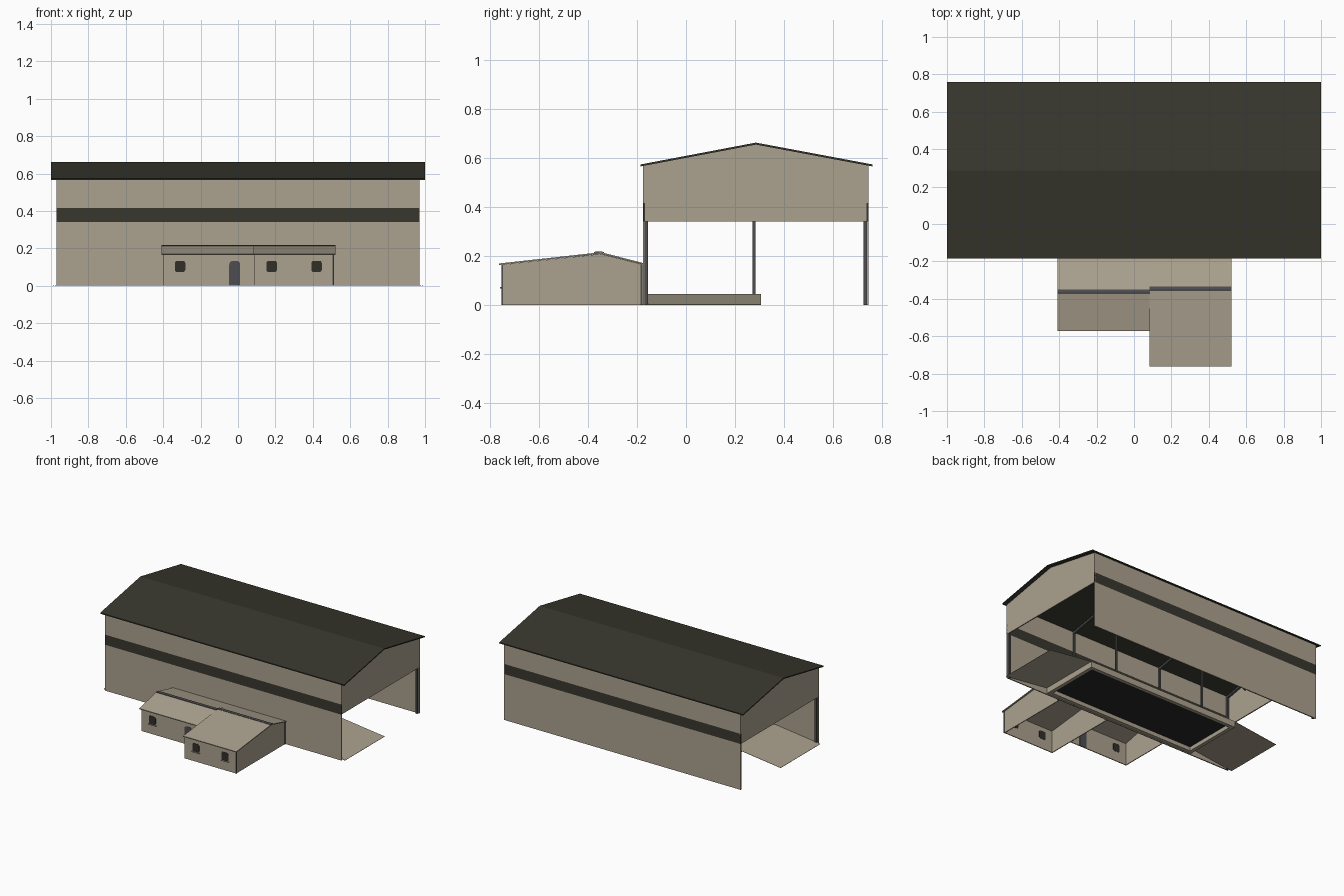
import bpy, bmesh

cube = bpy.data.objects.get("Cube")
if cube:
    bpy.data.objects.remove(cube)


def material(name, color):
    m = bpy.data.materials.new(name)
    m.use_nodes = True
    m.diffuse_color = (*color, 1)
    bsdf = next(n for n in m.node_tree.nodes if n.type == 'BSDF_PRINCIPLED')
    bsdf.inputs["Base Color"].default_value = (*color, 1)
    return m


BEIGE = material("beige cladding", (0.41, 0.36, 0.275))
ROOF = material("dark olive roof", (0.04, 0.038, 0.027))
STEEL = material("grey steel", (0.075, 0.075, 0.08))
GLASS = material("dark glass", (0.03, 0.028, 0.022))
FLOOR = material("dark floor", (0.02, 0.02, 0.022))


def finish(name, bm, mat):
    bmesh.ops.recalc_face_normals(bm, faces=bm.faces)
    me = bpy.data.meshes.new(name)
    bm.to_mesh(me)
    bm.free()
    me.materials.append(mat)
    ob = bpy.data.objects.new(name, me)
    bpy.context.collection.objects.link(ob)
    return ob


def prism(name, profile, x0, x1, mat):
    """Extrude a (y, z) profile along x."""
    bm = bmesh.new()
    face = bm.faces.new([bm.verts.new((x0, y, z)) for y, z in profile])
    new = bmesh.ops.extrude_face_region(bm, geom=[face])["geom"]
    verts = [v for v in new if isinstance(v, bmesh.types.BMVert)]
    bmesh.ops.translate(bm, verts=verts, vec=(x1 - x0, 0, 0))
    return finish(name, bm, mat)


def box(name, x, y, z, mat):
    return prism(name, [(y[0], z[0]), (y[1], z[0]), (y[1], z[1]), (y[0], z[1])], x[0], x[1], mat)


def strip(name, line, depth, x0, x1, mat):
    """Sheet that follows a (y, z) line, with a vertical depth."""
    under = [(y, z - depth) for y, z in reversed(line)]
    return prism(name, line + under, x0, x1, mat)


def plate(name, x, y, z, r, mat, only_top=False):
    """Thin upright panel with rounded corners."""
    ob = box(name, x, (y - 0.0048, y + 0.0048), z, mat)
    bm = bmesh.new()
    bm.from_mesh(ob.data)
    mid = sum(z) / 2
    edges = [e for e in bm.edges
             if abs(e.verts[0].co.y - e.verts[1].co.y) > 0.005
             and (not only_top or e.verts[0].co.z > mid)]
    bmesh.ops.bevel(bm, geom=edges, offset=r, segments=4, profile=0.5, affect='EDGES')
    bm.to_mesh(ob.data)
    bm.free()


# Main hall: long walls with a dark band
FRONT, BACK, MID = -0.175, 0.745, 0.285
EAVE, TOP, OPEN, BAND = 0.57, 0.655, 0.34, 0.415
for side, y in (("front", (FRONT, FRONT + 0.008)), ("back", (BACK - 0.008, BACK))):
    box(side + "_wall_lower", (-0.97, 0.97), y, (0, OPEN), BEIGE)
    box(side + "_wall_band", (-0.97, 0.97), y, (OPEN, BAND), ROOF)
    box(side + "_wall_upper", (-0.97, 0.97), y, (BAND, EAVE), BEIGE)

# Gables above the open ends
gable = [(FRONT, OPEN), (BACK, OPEN), (BACK, EAVE), (MID, TOP), (FRONT, EAVE)]
prism("right_gable", gable, -0.97, -0.962, BEIGE)
prism("left_gable", gable, 0.962, 0.97, BEIGE)

# Main roof
strip("main_roof", [(-0.185, EAVE + 0.003), (MID, TOP + 0.007), (0.76, EAVE + 0.003)],
      0.008, -1, 1, ROOF)

# Steel frames
for i, x in enumerate((-0.955, -0.36, 0.39, 0.955)):
    xs = (x - 0.007, x + 0.007)
    for side, y in (("front", FRONT + 0.014), ("back", BACK - 0.014)):
        box(f"{side}_post_{i}", xs, (y - 0.007, y + 0.007), (0, EAVE), STEEL)
    strip(f"rafter_{i}", [(FRONT + 0.01, EAVE - 0.005), (MID, TOP - 0.005), (BACK - 0.01, EAVE - 0.005)],
          0.014, *xs, STEEL)
    if abs(x) < 0.5:
        box(f"middle_post_{i}", xs, (0.272, 0.284), (0.04, TOP - 0.01), STEEL)

# Raised platform: rim, recessed floor and end ramps
PY, PX, H, RIM = (-0.16, 0.305), 0.63, 0.045, 0.028
box("platform_rim_front", (-PX, PX), (PY[0], PY[0] + RIM), (0, H), BEIGE)
box("platform_rim_back", (-PX, PX), (PY[1] - RIM, PY[1]), (0, H), BEIGE)
for s, side in ((-1, "right"), (1, "left")):
    box(f"platform_rim_{side}", (s * (PX - RIM), s * PX), (PY[0] + RIM, PY[1] - RIM), (0, H), BEIGE)
    bm = bmesh.new()
    corners = [(PX, PY[0], H), (PX, PY[1], H), (0.99, PY[1], 0.001), (0.99, PY[0], 0.001)]
    bm.faces.new([bm.verts.new((s * x, y, z)) for x, y, z in corners])
    ramp = finish(f"{side}_ramp", bm, BEIGE)
    thick = ramp.modifiers.new("thickness", 'SOLIDIFY')
    thick.thickness = 0.002
box("platform_floor", (RIM - PX, PX - RIM), (PY[0] + RIM, PY[1] - RIM), (H - 0.015, H - 0.002), FLOOR)


# Front annexes
def annex(name, x0, x1, front, ridge, roof_x, end_walls):
    eave, top = 0.164, 0.208
    wall = 0.006
    box(name + "_front_wall", (x0, x1), (front, front + wall), (0, eave), BEIGE)
    profile = [(front, 0), (FRONT, 0), (FRONT, eave), (ridge, top), (front, eave)]
    for i, x in enumerate(end_walls):
        prism(f"{name}_end_wall_{i}", profile, x, x + wall, BEIGE)
    strip(name + "_roof", [(front - 0.012, eave + 0.005), (ridge, top + 0.007), (FRONT, eave + 0.007)],
          0.006, *roof_x, BEIGE)
    strip(name + "_ridge_cap", [(ridge - 0.012, top + 0.008), (ridge, top + 0.01), (ridge + 0.012, top + 0.008)],
          0.004, *roof_x, STEEL)


annex("small_annex", -0.4, 0.088, -0.56, -0.363, (-0.41, 0.085), [-0.4])
annex("large_annex", 0.088, 0.51, -0.75, -0.347, (0.083, 0.52), [0.088, 0.504])

# Corner downpipes
for i, y in enumerate((-0.75, -0.182)):
    box(f"downpipe_{i}", (0.506, 0.514), (y - 0.003, y + 0.004), (0, 0.165), STEEL)

# Windows, sills and door
for i, (x, y) in enumerate(((-0.31, -0.557), (0.18, -0.747), (0.42, -0.747))):
    plate(f"window_{i}", (x - 0.028, x + 0.028), y, (0.073, 0.133), 0.012, GLASS)
    box(f"window_sill_{i}", (x - 0.032, x + 0.032), (y - 0.011, y - 0.003), (0.067, 0.072), BEIGE)
plate("door", (-0.047, 0.012), -0.557, (0.002, 0.133), 0.02, STEEL, only_top=True)
